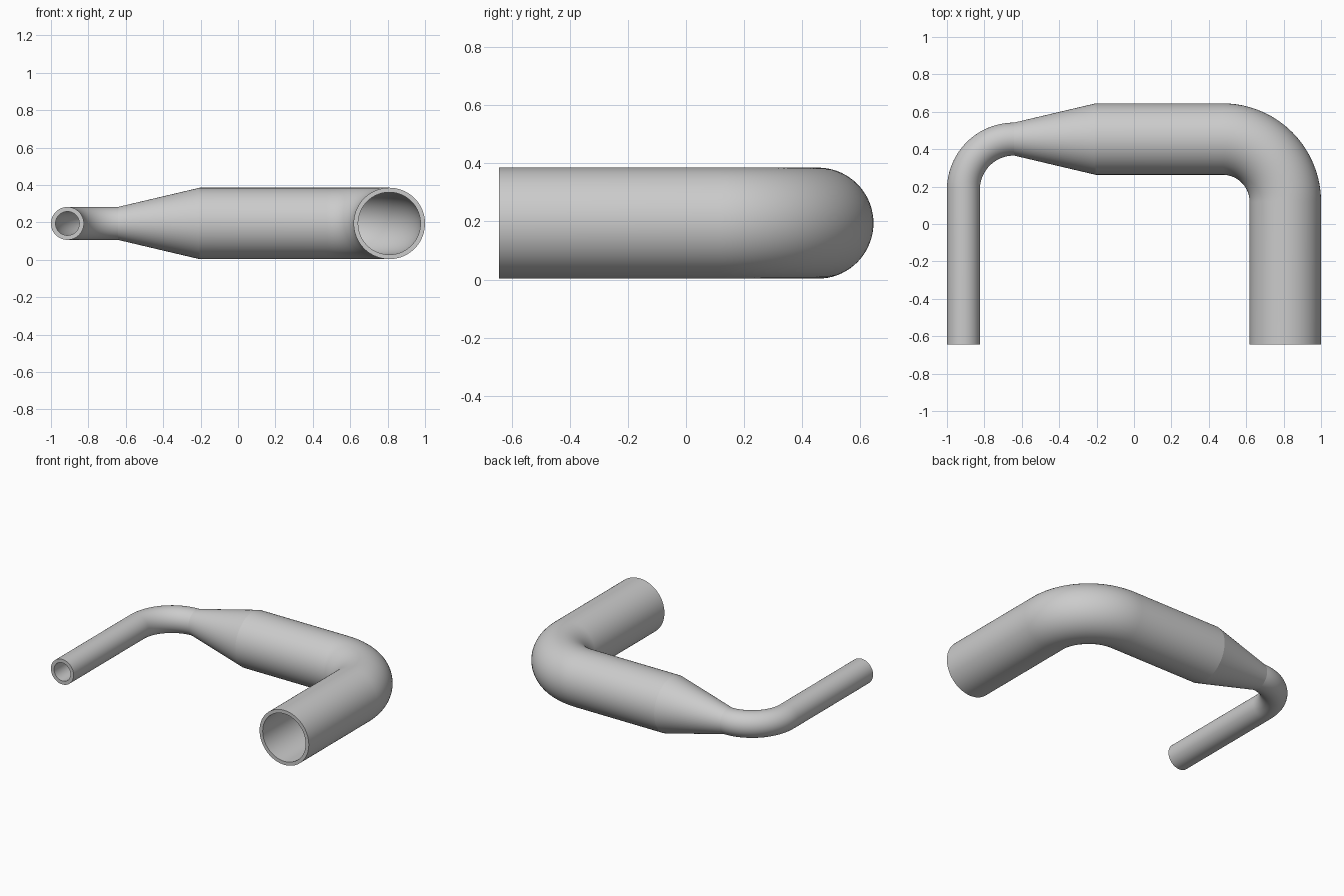
import bpy, bmesh
from math import sin, cos, pi, radians
from mathutils import Vector

if "Cube" in bpy.data.objects:
    bpy.data.objects.remove(bpy.data.objects["Cube"])

SIDES = 72
BEND_STEPS = 24
Z = 0.194                       # height of the pipe axis
R_BIG, R_SMALL, WALL = 0.191, 0.088, 0.0245
X_BIG, X_SMALL, Y_AXIS, Y_END = 0.809, -0.912, 0.454, -0.644
BEND_BIG, BEND_SMALL = 0.335, 0.27


def bend(cx, cy, bend_radius, start, end, pipe_radius):
    """Stations round an elbow: (x, y, direction of cross-section, pipe radius)."""
    out = []
    for i in range(BEND_STEPS + 1):
        a = start + (end - start) * i / BEND_STEPS
        out.append((cx + bend_radius * cos(a), cy + bend_radius * sin(a), a, pipe_radius))
    return out


# Centre line: wide leg, wide elbow, straight, reducer cone, narrow elbow, narrow leg
stations = [(X_BIG, Y_END, 0, R_BIG)]
stations += bend(X_BIG - BEND_BIG, Y_AXIS - BEND_BIG, BEND_BIG, 0, pi / 2, R_BIG)
stations += [(-0.205, Y_AXIS, pi / 2, R_BIG)]
stations += bend(X_SMALL + BEND_SMALL, Y_AXIS - BEND_SMALL, BEND_SMALL, pi / 2, pi, R_SMALL)
stations += [(X_SMALL, Y_END, pi, R_SMALL)]

bm = bmesh.new()


def ring(station, inset):
    x, y, a, r = station
    side = Vector((cos(a), sin(a), 0))
    verts = []
    for k in range(SIDES):
        t = 2 * pi * k / SIDES
        verts.append(bm.verts.new(Vector((x, y, Z)) + (r - inset) * (side * cos(t) + Vector((0, 0, sin(t))))))
    return verts


# Outer skin, then the bore back again, closed by the two end rims
rings = [ring(s, 0) for s in stations] + [ring(s, WALL) for s in reversed(stations)]
for i, a in enumerate(rings):
    b = rings[(i + 1) % len(rings)]
    for k in range(SIDES):
        n = (k + 1) % SIDES
        bm.faces.new((a[k], a[n], b[n], b[k]))
bmesh.ops.recalc_face_normals(bm, faces=bm.faces)

mesh = bpy.data.meshes.new("reducer_pipe")
bm.to_mesh(mesh)
bm.free()
pipe = bpy.data.objects.new("reducer_pipe", mesh)
bpy.context.collection.objects.link(pipe)
bpy.context.view_layer.objects.active = pipe
pipe.select_set(True)
bpy.ops.object.shade_smooth_by_angle(angle=radians(10))
